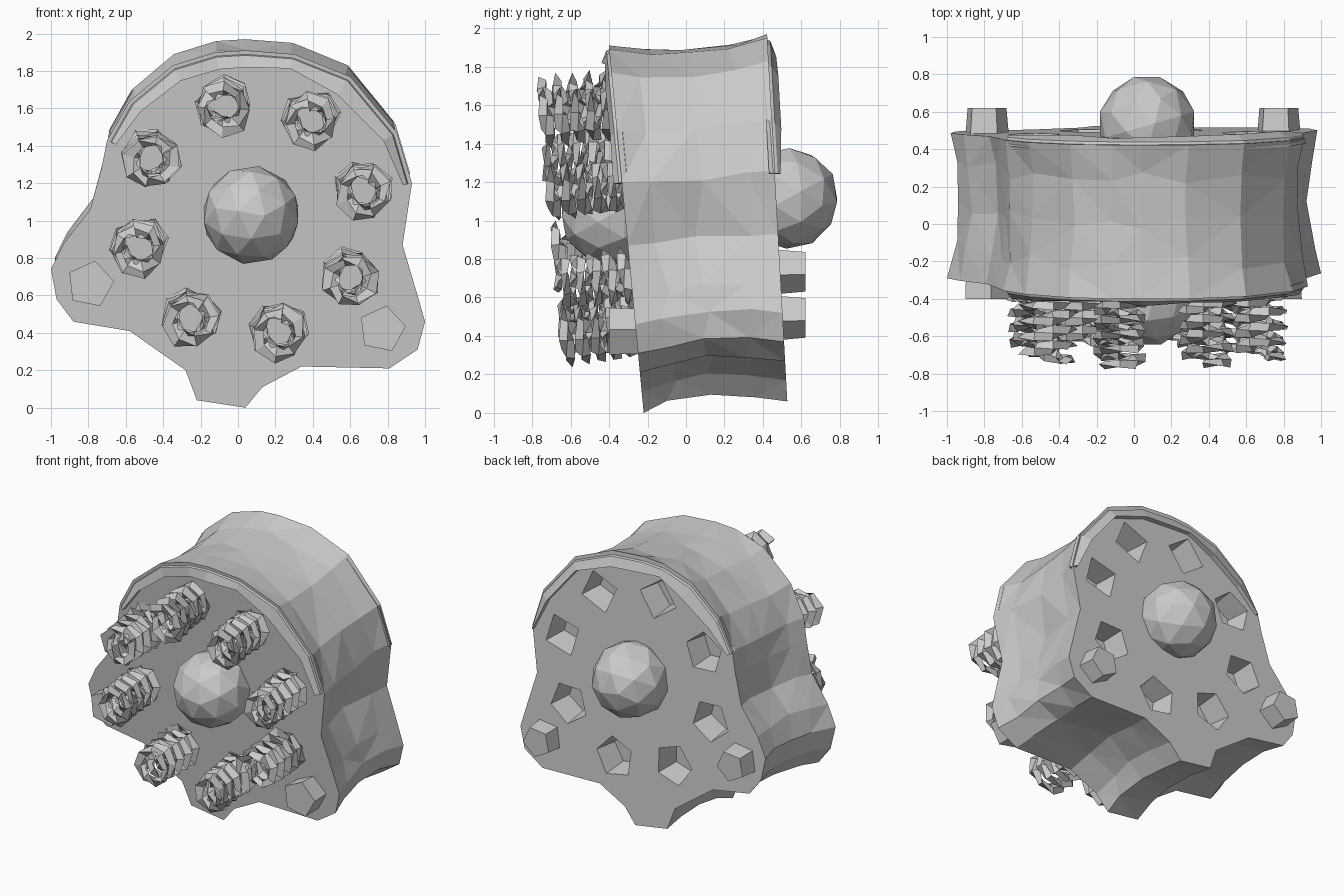
import bpy, bmesh, math, random
from mathutils import Matrix

if "Cube" in bpy.data.objects:
    bpy.data.objects.remove(bpy.data.objects["Cube"])

random.seed(4)
CX, CZ = 0.07, 1.03          # hub of the round face
PROFILE = [(0.04, 0), (0.13, .11), (.34, .22), (.81, .21), (.96, .31), (1, .46), (.96, .6),
           (.88, .87), (.93, 1.2), (.85, 1.47), (.6, 1.77), (.3, 1.89), (.04, 1.91), (-.12, 1.9),
           (-.35, 1.83), (-.58, 1.64), (-.7, 1.43), (-.73, 1.28), (-.79, 1.06), (-.93, .88),
           (-1, .74), (-.97, .58), (-.88, .46), (-.58, .41), (-.28, .2), (-.22, .04)]


def front_y(z):
    return -0.22 - 0.095 * z


def back_y(z):
    return 0.53 - 0.055 * z


def finish(bm, name):
    bmesh.ops.recalc_face_normals(bm, faces=bm.faces)
    me = bpy.data.meshes.new(name)
    bm.to_mesh(me)
    bm.free()
    ob = bpy.data.objects.new(name, me)
    bpy.context.collection.objects.link(ob)
    return ob


def bridge(bm, a, b, closed=True):
    n = len(a)
    return [bm.faces.new((a[i], a[(i + 1) % n], b[(i + 1) % n], b[i]))
            for i in range(n if closed else n - 1)]


def prism(bm, x, z, y0, y1, r0, r1, sides, turn=0.0):
    # tapered prism running along y
    rings = []
    for y, r in ((y0, r0), (y1, r1)):
        rings.append([bm.verts.new((x + r * math.sin(turn + math.tau * i / sides), y,
                                    z + r * math.cos(turn + math.tau * i / sides)))
                      for i in range(sides)])
    bridge(bm, *rings)
    bm.faces.new(rings[0])
    bm.faces.new(rings[1][::-1])


# Body: waisted drum with three feet
bm = bmesh.new()
rings = []
for t in (0, .22, .5, .78, 1):
    s = 1 - 0.06 * math.sin(math.pi * t)
    j = 0.013 if 0 < t < 1 else 0
    ring = []
    for px, pz in PROFILE:
        x = px * s * (1 - .02 * t) + random.uniform(-j, j)
        z = 1 + (pz - 1) * s + 0.06 * t + random.uniform(-j, j)
        y = front_y(z) * (1 - t) + back_y(z) * t + random.uniform(-j, j) * 3
        ring.append(bm.verts.new((x, y, z)))
    rings.append(ring)
sides = []
for a, b in zip(rings, rings[1:]):
    sides += bridge(bm, a, b)
bmesh.ops.triangulate(bm, faces=sides)
bm.faces.new(rings[0])
bm.faces.new(rings[-1][::-1])
body = finish(bm, "body")

# Eight positions around the hub
SPOTS = [(CX + .62 * math.cos(math.radians(a)), CZ + .62 * math.sin(math.radians(a)))
         for a in range(14, 374, 45)]

# Pockets in the back face
bm = bmesh.new()
for x, z in SPOTS:
    z += .07
    prism(bm, x, z, back_y(z) - .17, back_y(z) + .05, .12, .155,
          random.choice((4, 5, 5)), random.uniform(0, 6))
cutter = finish(bm, "pocket_cutter")
cutter.hide_render = True
mod = body.modifiers.new("pockets", 'BOOLEAN')
mod.operation, mod.solver, mod.object = 'DIFFERENCE', 'EXACT', cutter
bpy.context.view_layer.objects.active = body
bpy.ops.object.modifier_apply(modifier=mod.name)
bpy.data.objects.remove(cutter)

# Raised, uneven rims along the top of both faces
for name, fy, out, dz in (("front_rim", front_y, -1, 0), ("back_rim", back_y, 1, .05)):
    bm = bmesh.new()
    arc = PROFILE[8:17]
    rows = [[], [], [], []]
    for k, (px, pz) in enumerate(arc):
        end = k in (0, len(arc) - 1)
        inner = (.95 if end else .89) + random.uniform(-.025, .025)
        top = random.uniform(.02, .05)
        for row, s, h in ((0, .99, -.03), (1, .97, .015), (2, inner, top), (3, inner, -.03)):
            x, z = CX + (px - CX) * s, CZ + (pz - CZ) * s + dz
            rows[row].append(bm.verts.new((x, fy(z) + out * h, z)))
    for i in range(4):
        bridge(bm, rows[i], rows[(i + 1) % 4], False)
    for e in (0, -1):
        bm.faces.new([r[e] for r in rows])
    finish(bm, name)

# Hub domes
for name, y, z, r in (("front_dome", -.39, CZ, .265), ("back_dome", .53, CZ + .085, .265)):
    bm = bmesh.new()
    bmesh.ops.create_icosphere(bm, subdivisions=2, radius=r,
                               matrix=Matrix.Translation((CX, y, z)) @ Matrix.Rotation(.5, 4, 'X'))
    finish(bm, name)

# Foot bolts, front and back
for side, x, z in (("left", -.79, .66), ("right", .77, .42)):
    bm = bmesh.new()
    prism(bm, x, z, -.4, -.1, .128, .12, 5, .2)
    finish(bm, side + "_front_bolt")
    bm = bmesh.new()
    prism(bm, x, z + .08, .4, .62, .13, .11, 5, .5)
    finish(bm, side + "_back_bolt")

# Jagged coil springs
TURNS, SEG, LENGTH = 5, 8, .39
for n, (sx, sz) in enumerate(SPOTS):
    bm = bmesh.new()
    start = front_y(sz) + .01
    phase = random.uniform(0, 6)
    prev = None
    for i in range(TURNS * SEG + 1):
        a = phase + math.tau * i / SEG
        d = LENGTH * i / (TURNS * SEG)
        twist = i * .75
        ring = []
        for k in range(4):
            b = twist + k * math.pi / 2
            w = 1 if k % 2 else .55
            rad = .113 + .05 * w * math.cos(b) + random.uniform(-.006, .006)
            ax = .04 * w * math.sin(b)
            ring.append(bm.verts.new((sx + rad * math.cos(a), start - d + ax,
                                      sz - .09 * d + rad * math.sin(a))))
        if prev:
            bridge(bm, prev, ring)
        else:
            bm.faces.new(ring)
        prev = ring
    bm.faces.new(prev[::-1])
    finish(bm, f"spring_{n + 1}")
